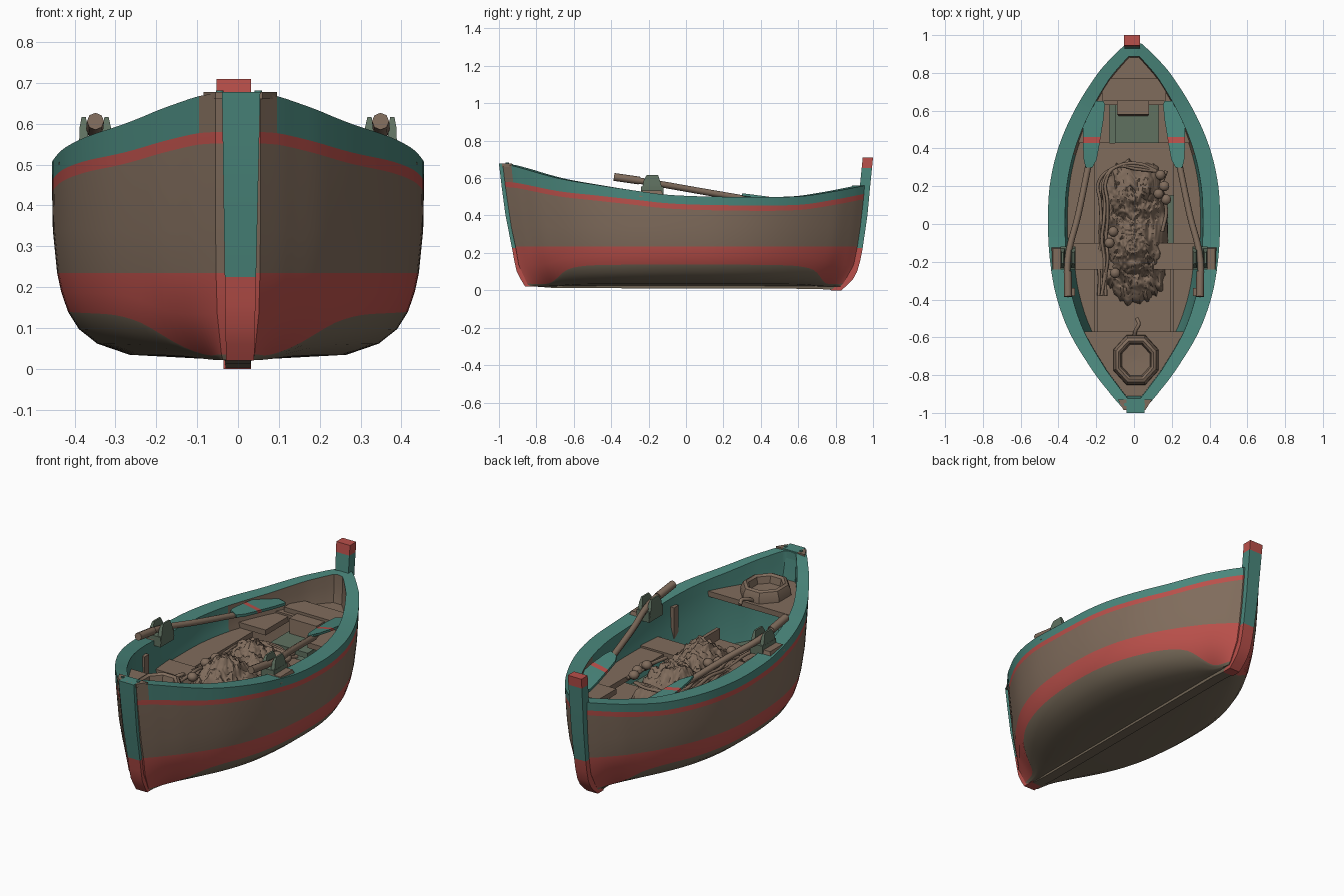
import bpy, bmesh, math, random
from mathutils import noise

if "Cube" in bpy.data.objects:
    bpy.data.objects.remove(bpy.data.objects["Cube"])

random.seed(4)

def material(name, r, g, b):
    m = bpy.data.materials.new(name)
    m.diffuse_color = (r, g, b, 1)
    m.use_nodes = True
    m.node_tree.nodes["Principled BSDF"].inputs["Base Color"].default_value = m.diffuse_color
    return m

BROWN = material("weathered brown", .216, .150, .107)
TEAL = material("teal paint", .069, .242, .202)
RED = material("red paint", .491, .080, .069)
DARK = material("dark underside", .175, .138, .095)
DIM = material("worn green", .115, .165, .118)

def curve(pts):
    """Smooth function through (position, value) pairs."""
    def slope(i):
        a, b = pts[max(i - 1, 0)], pts[min(i + 1, len(pts) - 1)]
        return (b[1] - a[1]) / (b[0] - a[0])
    def f(x):
        x = min(max(x, pts[0][0]), pts[-1][0])
        i = 0
        while i < len(pts) - 2 and x > pts[i + 1][0]:
            i += 1
        (x0, a), (x1, b) = pts[i], pts[i + 1]
        h = x1 - x0
        t = (x - x0) / h
        return (a * (2*t**3 - 3*t*t + 1) + b * (3*t*t - 2*t**3)
                + h * slope(i) * (t**3 - 2*t*t + t) + h * slope(i + 1) * (t**3 - t*t))
    return f

def loft(name, rings, mats, rule=lambda i, k: 0, caps=True, angle=35, mirror=False):
    """Skin closed rings; rule(ring, segment) picks the colour."""
    bm = bmesh.new()
    vs = [[bm.verts.new(p) for p in r] for r in rings]
    n = len(rings[0])
    for i in range(len(rings) - 1):
        for k in range(n):
            q = (k + 1) % n
            f = bm.faces.new((vs[i][k], vs[i][q], vs[i+1][q], vs[i+1][k]))
            f.material_index = rule(i, k)
    if caps:
        bm.faces.new(vs[0]).material_index = rule(0, 0)
        bm.faces.new(vs[-1]).material_index = rule(len(rings) - 2, 0)
    bmesh.ops.remove_doubles(bm, verts=bm.verts, dist=1e-5)
    bmesh.ops.recalc_face_normals(bm, faces=bm.faces)
    me = bpy.data.meshes.new(name)
    bm.to_mesh(me)
    bm.free()
    for m in mats:
        me.materials.append(m)
    return finish(name, me, angle, mirror)

def finish(name, data, angle=35, mirror=False):
    ob = bpy.data.objects.new(name, data)
    bpy.context.collection.objects.link(ob)
    if mirror:
        ob.modifiers.new("mirror", 'MIRROR').use_mirror_merge = False
    if ob.type == 'MESH':
        bpy.ops.object.select_all(action='DESELECT')
        ob.select_set(True)
        bpy.context.view_layer.objects.active = ob
        bpy.ops.object.shade_smooth_by_angle(angle=math.radians(angle))
    return ob

def tube(name, pts, radius, mat, mirror=False):
    c = bpy.data.curves.new(name, 'CURVE')
    c.dimensions = '3D'
    c.bevel_depth, c.bevel_resolution, c.resolution_u = radius, 2, 6
    c.use_fill_caps = True
    s = c.splines.new('BEZIER')
    s.bezier_points.add(len(pts) - 1)
    for b, p in zip(s.bezier_points, pts):
        b.co = p
        b.handle_left_type = b.handle_right_type = 'AUTO'
    c.materials.append(mat)
    return finish(name, c, mirror=mirror)

def box_ring(x0, x1, y0, y1, z):
    return [(x0, y0, z), (x1, y0, z), (x1, y1, z), (x0, y1, z)]

# Hull lines: half beam, sheer, end profiles, section fullness, bottom paint line
beam = curve([(-.985, .055), (-.93, .105), (-.9, .13), (-.8, .21), (-.6, .335), (-.4, .41),
              (-.2, .445), (0, .455), (.2, .445), (.4, .40), (.6, .315), (.8, .19), (.9, .10), (.955, .04)])
sheer = curve([(-.985, .675), (-.93, .665), (-.7, .60), (-.5, .565), (-.3, .535), (-.1, .51),
               (.2, .50), (.6, .502), (.8, .53), (.955, .56)])
bow = curve([(.02, -.84), (.1, -.885), (.2, -.905), (.4, -.945), (.675, -.98)])
stern = curve([(0, .80), (.05, .855), (.1, .885), (.2, .91), (.4, .94), (.56, .955), (.71, .97)])
full = curve([(.015, .25), (.03, .5), (.05, .68), (.08, .80), (.12, .885), (.2, .955), (.3, .99), (.4, 1), (.7, 1)])
paint = curve([(-1, .035), (-.85, .04), (-.7, .115), (-.5, .135), (.5, .135), (.75, .115), (.88, .04), (1, .035)])

def inner(yr):
    """Inner edge of the rail: the outline moved inward."""
    d = (beam(yr + .01) - beam(yr - .01)) / .02
    o = (.055 + .035 * (1 - yr * yr)) / math.sqrt(1 + d * d)
    return max(beam(yr) - o, 0), min(max(yr + o * d, -.925), .888)

def section(u, closed):
    t = (u + 1) / 2
    yr = -.985 + 1.94 * t
    s, zl = sheer(yr), paint(u)
    band = .045 + .05 * max(0, -u) ** 2
    p = []
    for z in (.02, .02 + (zl-.02)*.12, .02 + (zl-.02)*.35, .02 + (zl-.02)*.65, zl,
              (zl + .235) / 2, .235, .34, s - band - .028, s - band, s):
        w = .035 + (beam(yr) - .035) * full(z) ** (1 + 1.2 * abs(u) ** 4)
        p.append([w if p else 0, bow(z) + (stern(z) - bow(z)) * t, z])
    wi, yi = inner(yr)
    p += [[wi, yi, s], [wi * .995, yi, s - .06], [wi * .98, yi * .99, .38],
          [wi * .85, yi * .93, .22], [0, yi * .93, .22]]
    if closed:
        p = [[0, y, z] for x, y, z in p]
    return [tuple(v) for v in p] + [(-x, y, z) for x, y, z in reversed(p[1:-1])]

N = 72
us = [math.sin(math.pi / 2 * (-1 + 2 * i / N)) for i in range(N + 1)]
rings = [section(-1, True)] + [section(u, False) for u in us] + [section(1, True)]

def hull_colour(i, k):
    j = min(k, 29 - k)
    y = us[min(max(i - 1, 0), N)]
    if j == 9 and y < -.955:
        return 0
    if 11 <= j <= 13:
        return 1 if y < .42 else 0
    return (3, 3, 3, 3, 2, 2, 0, 0, 2, 1, 1, 0, 0, 0, 4)[j]

loft("hull", rings, [BROWN, TEAL, RED, DARK, DIM], hull_colour, caps=False, angle=40)

# Stem, stern post and keel
zs = (.02, .06, .1, .16, .225, .4, .55, .665, .678)
loft("bow_stem", [box_ring(.004 - w, .006 + w + .008 * z, bow(z) - .02, bow(z) + .05, z)
                  for z in zs for w in [.033 + .015 * z]],
     [RED, TEAL], lambda i, k: 0 if i < 4 else 1)
zs = (0, .03, .06, .1, .16, .225, .4, .56, .655, .71)
loft("stern_post", [box_ring(-.035 - .025 * z, .032, stern(z) - .025, stern(z) + .03, z) for z in zs],
     [RED, TEAL], lambda i, k: 1 if 5 <= i < 8 else 0)
loft("keel", [[(-.03, y, z), (.03, y, z), (.035, y, .04), (-.035, y, .04)]
              for y, z in ((-.83, .022), (-.7, .012), (.7, .008), (.81, 0))], [DARK])
loft("bow_cap", [[(-.055, -.985, z), (.06, -.985, z), (.095, -.93, z), (-.085, -.93, z)]
                 for z in (.66, .678)], [BROWN])
for x in (-.045, .05):
    tube("bow_peg", [(x, -.955, .67), (x, -.955, .682)], .009, TEAL)

# Decks and benches that follow the inside of the hull
edge = sorted((inner(-.985 + 1.94 * i / 200) for i in range(201)), key=lambda p: p[1])

def inside(y):
    return max(.012, min(edge, key=lambda p: abs(p[1] - y))[0]) + .015

def deck(name, y0, y1, z, start=0, thick=.03):
    rs = []
    for i in range(17):
        y = y0 + (y1 - y0) * i / 16
        w = inside(y)
        a = min(start, w - .01) if start else -w
        rs.append([(a, y, z - thick), (w, y, z - thick), (w, y, z), (a, y, z)])
    loft(name, rs, [BROWN], mirror=start > 0)

deck("front_deck", -.92, -.57, .52)
deck("middle_thwart", -.24, -.10, .37)
deck("front_floor", -.57, -.24, .27)
deck("side_bench", -.24, .43, .36, .21)
deck("rear_side_bench", .43, .70, .39, .13)
deck("rear_deck", .63, .885, .40)
deck("middle_floor", .15, .43, .28)
loft("left_floor", [box_ring(-.22, -.08, -.1, .15, z) for z in (.25, .28)], [BROWN])
loft("rear_seat", [box_ring(-.17, .17, .65, .77, z) for z in (.40, .425)], [BROWN])
loft("front_knee", [box_ring(.19, .21, -.57, -.24, z) for z in (.25, .33)], [BROWN], mirror=True)
loft("rear_floor", [box_ring(-.10, .13, .43, .65, z) for z in (.30, .33)], [DIM])
loft("rear_locker", [box_ring(-.08, .07, .57, .65, .30), box_ring(-.09, .08, .58, .65, .41)], [BROWN])
loft("rib", [[(x, y - .02, z), (x + .03, y - .02, z), (x + .03, y + .02, z), (x, y + .02, z)]
             for y, z in ((-.36, .27), (-.36, .50)) for x in [inside(y) - .035]], [BROWN], mirror=True)

# Eight-sided basin and small hook on the front deck
prof = [(.13, .515), (.128, .545), (.115, .575), (.10, .582), (.088, .572), (.08, .535), (.002, .53)]
loft("basin", [[(.01 + r * math.cos((a + .5) * math.tau / 8), -.72 + 1.1 * r * math.sin((a + .5) * math.tau / 8), z)
                for a in range(8)] for r, z in prof], [BROWN])
tube("mooring_hook", [(.0, -.60, .525), (.01, -.56, .545), (.025, -.53, .55), (.015, -.50, .535)], .01, BROWN)

# Heaped fishing net with two peaks
def net_height(x, y):
    h = .14 * math.exp(-((x / .11) ** 2 + ((y + .12) / .13) ** 2))
    return h + .115 * math.exp(-(((x + .01) / .13) ** 2 + ((y - .16) / .12) ** 2))

rs = []
for i in range(48):
    r = i / 47
    ring = []
    for a in range(120):
        t = a * math.tau / 120
        c, s = math.cos(t), math.sin(t)
        ragged = 1 + .14 * noise.noise((3 * c, 3 * s, 7)) + .08 * noise.noise((9 * c, 9 * s, 2))
        x = .185 * ragged * r * math.copysign(abs(c) ** .75, c)
        y = .375 * ragged * r * math.copysign(abs(s) ** .75, s) - .05
        z = .24 + .11 * (1 - r ** 6) ** .5 + net_height(x, y)
        z += (.035 * noise.noise((x * 20, y * 20, 1)) + .022 * noise.noise((x * 55, y * 55, 3))) * (1 - r ** 8)
        ring.append((x - .005 + .08 * max(0, -y - .2), y, z))
    rs.append(ring)
loft("net_pile", rs[1:], [BROWN], angle=50)

# Net rope and floats
for k in range(3):
    tube("net_rope", [(-.18 + .015 * k + random.uniform(-.012, .012), -.38 + .1 * i,
                       .36 + .012 * k + random.uniform(-.01, .012)) for i in range(7)]
         + [(-.10, .30, .38), (.02, .32 - .015 * k, .38), (.12, .28, .37)], .009, BROWN)
tube("net_rope_right", [(.17, .28, .38), (.14, .18, .40), (.17, .08, .38), (.15, -.04, .38)], .010, BROWN)
for x, y, z in ((.14, .26, .40), (.16, .20, .40), (.17, .13, .39), (-.11, -.04, .42),
                (-.13, -.10, .41), (-.10, -.26, .40), (.13, .16, .42)):
    loft("net_float", [[(x + .028 * math.sin(b) * math.cos(a * math.tau / 10),
                         y + .028 * math.sin(b) * math.sin(a * math.tau / 10),
                         z + .024 * math.cos(b)) for a in range(10)]
                       for b in [.02 + 3.1 * j / 7 for j in range(8)]], [BROWN], angle=60)

# Oars: shaft, grip, painted blade
tube("oar_shaft", [(.35, -.38, .605), (.35, -.18, .575), (.295, .05, .535), (.235, .34, .485)], .017, BROWN, True)
tube("oar_grip", [(.349, -.385, .606), (.351, -.25, .587)], .021, BROWN, True)
blade = [(.30, .018, .238), (.34, .034, .232), (.43, .045, .226), (.46, .047, .224),
         (.55, .053, .215), (.63, .056, .210), (.65, .048, .209)]
loft("oar_blade", [[(x - w, y, .535 - .13 * y - .01), (x + w, y, .535 - .13 * y + .01),
                    (x + w, y, .535 - .13 * y + .023), (x - w, y, .535 - .13 * y + .005)] for y, w, x in blade],
     [TEAL, RED], lambda i, k: 1 if i == 2 else 0, mirror=True)

# Oarlocks on the rail
loft("oarlock_base", [box_ring(.35, .44, -.25, -.12, .50), box_ring(.355, .43, -.24, -.13, .533)], [BROWN], mirror=True)
for n, x in (("inner", .322), ("outer", .378)):
    loft("oarlock_" + n, [box_ring(x - .012, x + .012, -.24, -.12, .52), box_ring(x - .011, x + .010, -.225, -.14, .59),
                          box_ring(x - .005, x + .005, -.21, -.15, .617)], [DIM], mirror=True)
loft("oarlock_saddle", [box_ring(.312, .39, -.24, -.12, z) for z in (.50, .556)], [DIM], mirror=True)
